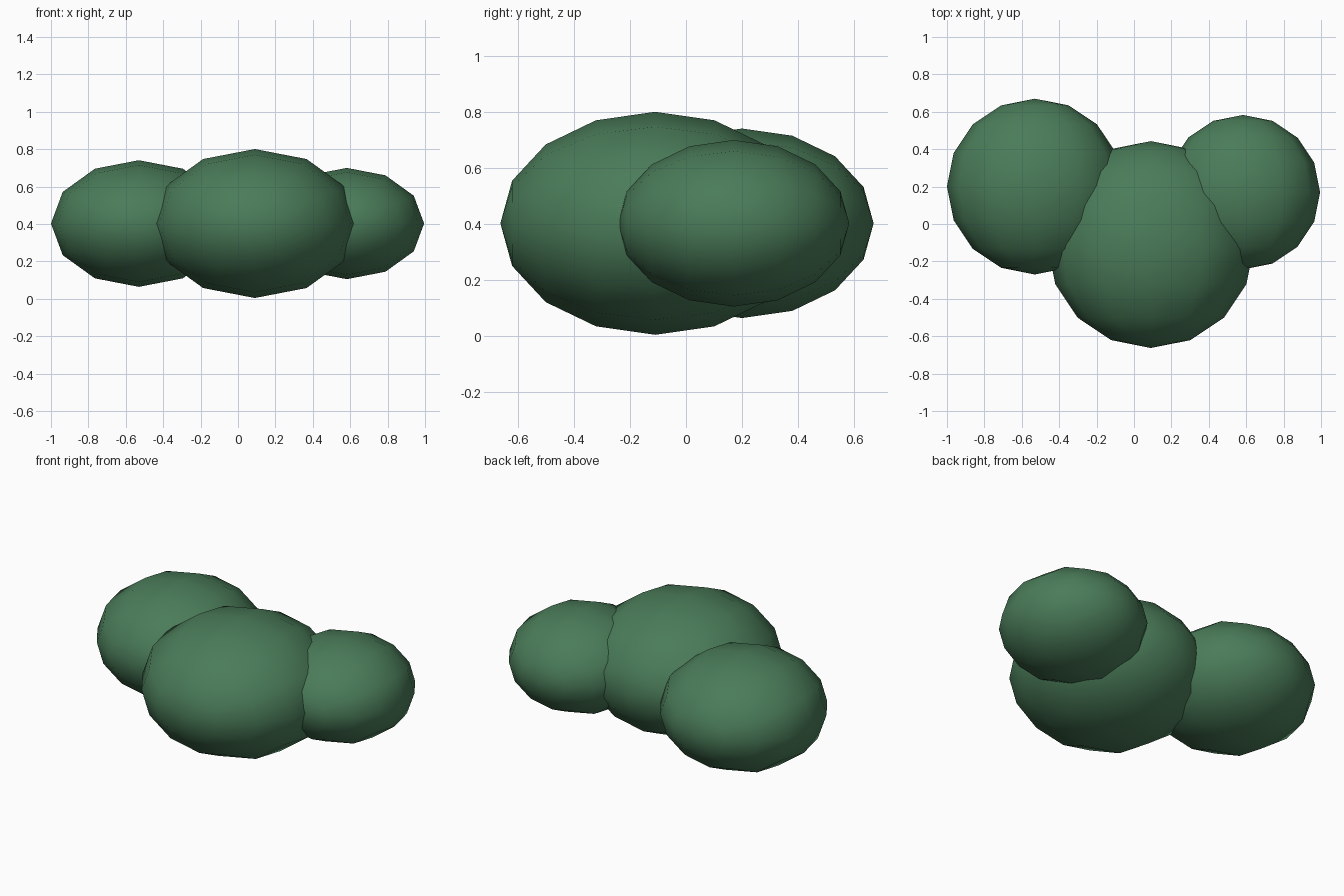
import bpy
import math
from mathutils import Matrix

cube = bpy.data.objects.get("Cube")
if cube:
    bpy.data.objects.remove(cube, do_unlink=True)

# Leaf green
green = bpy.data.materials.new("leaf_green")
green.use_nodes = True
colour = (0.069, 0.202, 0.1, 1)
green.diffuse_color = colour
bsdf = green.node_tree.nodes["Principled BSDF"]
bsdf.inputs["Base Color"].default_value = colour
bsdf.inputs["Roughness"].default_value = 0.9

FLATTEN = 0.72   # height of each clump relative to its width
MID_HEIGHT = 0.4025


def clump(name, x, y, radius):
    """Flattened sphere with its poles at front and back."""
    bpy.ops.mesh.primitive_uv_sphere_add(segments=12, ring_count=8, radius=radius)
    obj = bpy.context.object
    obj.name = name
    obj.data.transform(Matrix.Rotation(math.pi / 2, 4, "X"))
    obj.data.transform(Matrix.Diagonal((1, 1, FLATTEN, 1)))
    obj.location = (x, y, MID_HEIGHT)
    obj.data.materials.append(green)
    bpy.ops.object.shade_smooth()
    return obj


# Three overlapping clumps of foliage
clump("middle_clump", 0.09, -0.11, 0.553)
clump("right_clump", -0.53, 0.20, 0.47)
clump("left_clump", 0.582, 0.17, 0.413)
